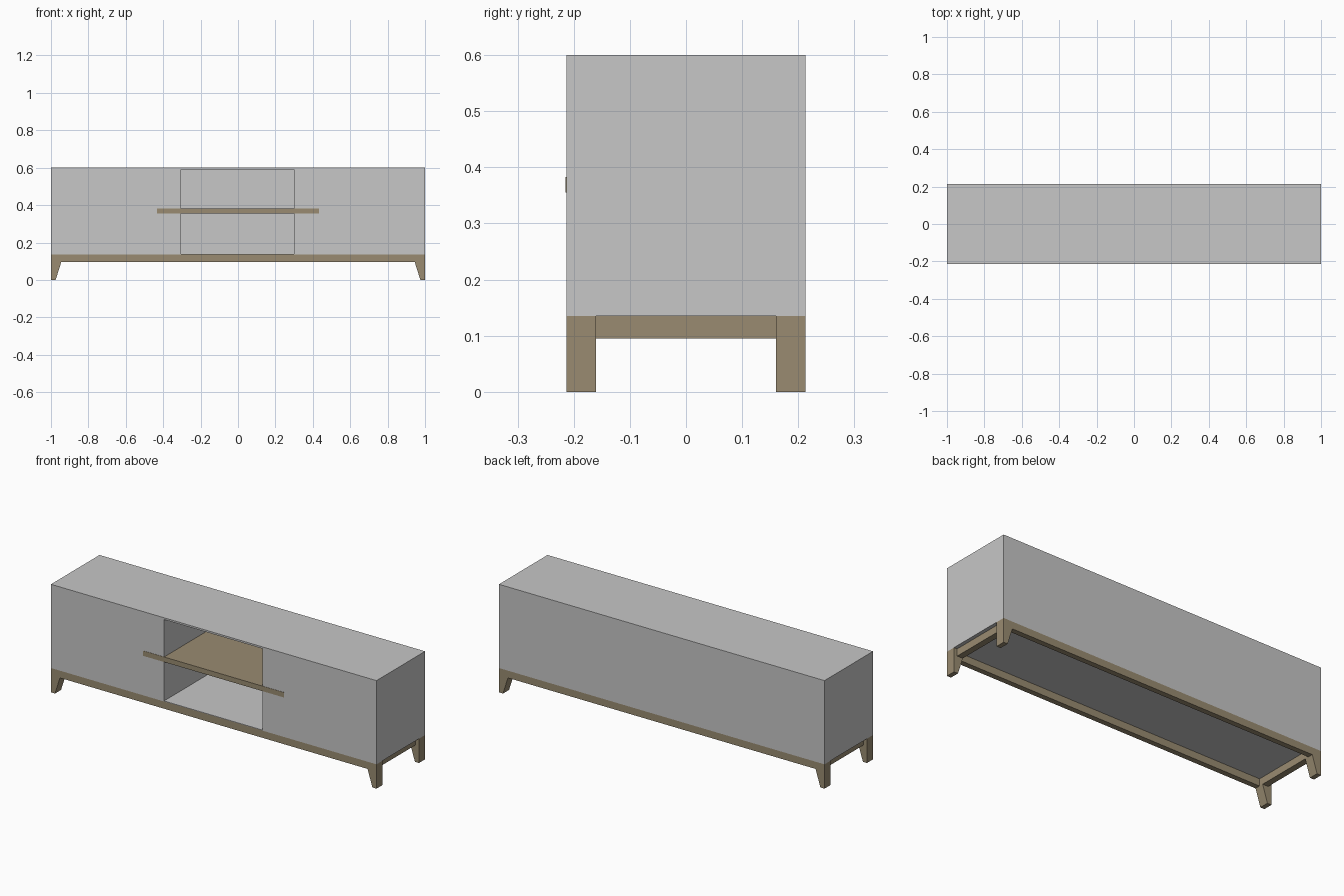
import bpy, bmesh

if "Cube" in bpy.data.objects:
    bpy.data.objects.remove(bpy.data.objects["Cube"])


def material(name, rgb):
    m = bpy.data.materials.new(name)
    m.diffuse_color = (*rgb, 1.0)
    m.use_nodes = True
    m.node_tree.nodes["Principled BSDF"].inputs["Base Color"].default_value = m.diffuse_color
    return m


GREY = material("grey paint", (0.57, 0.57, 0.57))
WOOD = material("brown wood", (0.32, 0.26, 0.165))

W, D = 1.0, 0.213          # half width, half depth
BASE, TOP = 0.135, 0.6     # cabinet underside and top
RAIL = 0.095               # underside of the base rails
LEG = 0.055                # leg width at the top


def finish(bm, name, mat):
    bmesh.ops.recalc_face_normals(bm, faces=bm.faces)
    me = bpy.data.meshes.new(name)
    bm.to_mesh(me)
    bm.free()
    me.materials.append(mat)
    ob = bpy.data.objects.new(name, me)
    bpy.context.collection.objects.link(ob)
    return ob


def box_bm(x0, x1, y0, y1, z0, z1):
    bm = bmesh.new()
    bmesh.ops.create_cube(bm, size=1)
    for v in bm.verts:
        v.co = (x1 if v.co.x > 0 else x0,
                y1 if v.co.y > 0 else y0,
                z1 if v.co.z > 0 else z0)
    return bm


def box(name, mat, *size):
    return finish(box_bm(*size), name, mat)


# Cabinet body with an open compartment pushed in from the front
OX0, OX1, OZ0, OZ1 = -0.305, 0.3, BASE + 0.003, 0.59
bm = box_bm(-W, W, -D, D, BASE, TOP)
front = min(bm.faces, key=lambda f: f.calc_center_median().y)
bmesh.ops.inset_individual(bm, faces=[front], thickness=0.02)
for v in front.verts:
    v.co = (OX1 if v.co.x > 0 else OX0, -D,
            OZ1 if v.co.z > (BASE + TOP) / 2 else OZ0)
hole = bmesh.ops.extrude_discrete_faces(bm, faces=[front])["faces"][0]
for v in hole.verts:
    v.co.y = D - 0.01
finish(bm, "cabinet_body", GREY)

# Shelf and its long front strip lying over the doors
box("shelf", WOOD, OX0, OX1, -D, D - 0.01, 0.357, 0.382)
box("shelf_front_strip", WOOD, -0.432, 0.432, -D - 0.0015, -D + 0.004, 0.355, 0.383)

# Tapered legs, one profile extruded along y and mirrored to the corners
profile = [(W, BASE), (W - LEG, BASE), (W - LEG, RAIL), (W - 0.025, 0), (W, 0)]
for sx, xn in ((-1, "left"), (1, "right")):
    for sy, yn in ((-1, "front"), (1, "back")):
        bm = bmesh.new()
        f = bm.faces.new([bm.verts.new((sx * x, sy * D, z)) for x, z in profile])
        ext = bmesh.ops.extrude_face_region(bm, geom=[f])["geom"]
        for v in ext:
            if isinstance(v, bmesh.types.BMVert):
                v.co.y = sy * (D - 0.053)
        finish(bm, f"{yn}_{xn}_leg", WOOD)

# Base rails between the legs
for s, yn, xn in ((-1, "front", "left"), (1, "back", "right")):
    y0, y1 = sorted((s * D, s * (D - 0.03)))
    box(f"{yn}_rail", WOOD, -W + LEG, W - LEG, y0, y1, RAIL, BASE)
    x0, x1 = sorted((s * (W - 0.02), s * (W - LEG)))
    box(f"{xn}_side_rail", WOOD, x0, x1, -D + 0.053, D - 0.053, RAIL, BASE)
